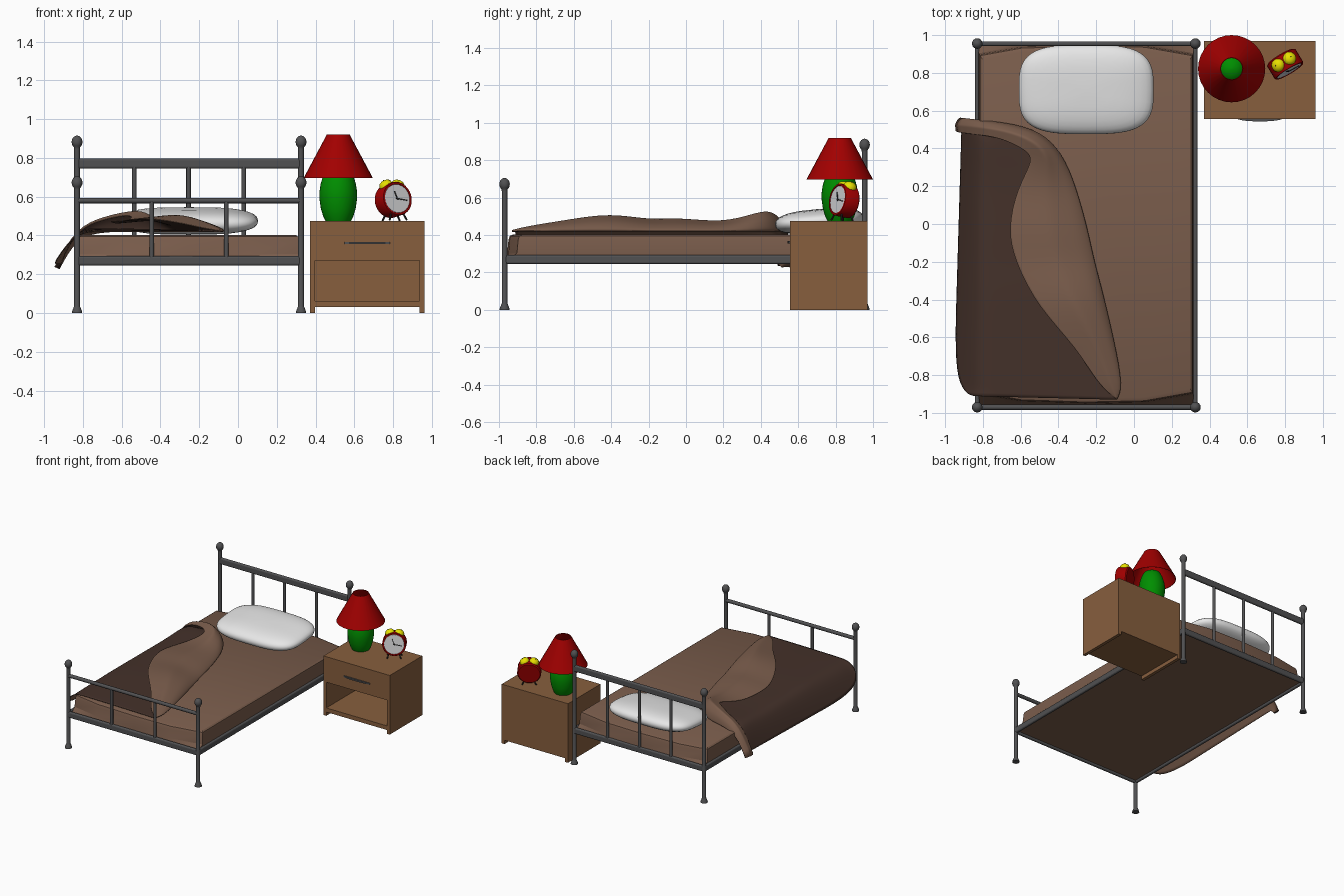
import bpy, bmesh, math
from mathutils import Vector, Matrix

if "Cube" in bpy.data.objects:
    bpy.data.objects.remove(bpy.data.objects["Cube"])


def material(name, *rgb):
    m = bpy.data.materials.new(name)
    m.diffuse_color = (*rgb, 1)
    m.use_nodes = True
    m.node_tree.nodes["Principled BSDF"].inputs["Base Color"].default_value = m.diffuse_color
    return m


CLOTH = material("brown cloth", 0.195, 0.109, 0.072)
DARK = material("dark brown cloth", 0.058, 0.031, 0.023)
WOOD = material("wood", 0.242, 0.114, 0.048)
METAL = material("dark metal", 0.082, 0.082, 0.085)
WHITE = material("pillow white", 0.8, 0.8, 0.8)
RED = material("red", 0.36, 0.0, 0.0)
GREEN = material("green", 0.0, 0.27, 0.0)
YELLOW = material("yellow", 0.88, 0.82, 0.0)
DIAL = material("dial grey", 0.65, 0.65, 0.66)
BLACK = material("black", 0.02, 0.02, 0.02)


def make(name, verts, faces, mat, smooth=None, matrix=None, recalc=True):
    me = bpy.data.meshes.new(name)
    me.from_pydata([tuple(v) for v in verts], [], faces)
    if recalc:
        bm = bmesh.new()
        bm.from_mesh(me)
        bmesh.ops.recalc_face_normals(bm, faces=bm.faces)
        bm.to_mesh(me)
        bm.free()
    me.materials.append(mat)
    ob = bpy.data.objects.new(name, me)
    bpy.context.collection.objects.link(ob)
    if matrix:
        ob.matrix_world = matrix
    if smooth:
        bpy.ops.object.select_all(action='DESELECT')
        ob.select_set(True)
        bpy.context.view_layer.objects.active = ob
        bpy.ops.object.shade_smooth_by_angle(angle=math.radians(smooth))
    return ob


def layers(name, rings, mat, smooth=None, matrix=None, caps=True):
    """Skin a stack of equal-length closed rings."""
    n = len(rings[0])
    verts = [v for r in rings for v in r]
    faces = [(i * n + j, i * n + (j + 1) % n, (i + 1) * n + (j + 1) % n, (i + 1) * n + j)
             for i in range(len(rings) - 1) for j in range(n)]
    if caps:
        faces += [tuple(range(n))[::-1], tuple(range(len(verts) - n, len(verts)))]
    return make(name, verts, faces, mat, smooth, matrix)


def lathe(name, profile, at, mat, n=24, smooth=40, matrix=None, caps=True):
    rings = [[(at[0] + r * math.cos(2 * math.pi * k / n), at[1] + r * math.sin(2 * math.pi * k / n),
               at[2] + z) for k in range(n)] for r, z in profile]
    return layers(name, rings, mat, smooth, matrix, caps)


def rod(name, a, b, r, mat, n=12, matrix=None):
    a, b = Vector(a), Vector(b)
    rot = (b - a).to_track_quat('Z', 'Y').to_matrix().to_4x4()
    m = (matrix or Matrix()) @ Matrix.Translation(a) @ rot
    return lathe(name, [(r, 0), (r, (b - a).length)], (0, 0, 0), mat, n, 40, m)


def box(name, x0, x1, y0, y1, z0, z1, mat, bevel=0, matrix=None):
    rings = [[(x0, y0, z), (x1, y0, z), (x1, y1, z), (x0, y1, z)] for z in (z0, z1)]
    ob = layers(name, rings, mat, None, matrix)
    if bevel:
        b = ob.modifiers.new("bevel", 'BEVEL')
        b.width, b.segments = bevel, 3
    return ob


# Bed frame: four posts with finials, rails and spindles
XL, XR, YF, YH = -0.83, 0.325, -0.97, 0.955
for end, y, h in (("foot", YF, 0.705), ("head", YH, 0.915)):
    ball = [(0.028 * math.sin(a), h - 0.033 - 0.033 * math.cos(a))
            for a in [math.pi * k / 10 for k in range(2, 10)]] + [(0.001, h)]
    for side, x in (("left", XL), ("right", XR)):
        lathe(f"{end}_post_{side}", [(0.027, 0), (0.025, 0.01), (0.018, 0.028), (0.015, 0.035),
                                     (0.015, h - 0.07)] + ball, (x, y, 0), METAL, 16)
    box(f"{end}_lower_rail", XL, XR, y - 0.012, y + 0.012, 0.245, 0.293, METAL, 0.01)
for side, x in (("left", XL), ("right", XR)):
    box(f"side_rail_{side}", x - 0.012, x + 0.012, YF, YH, 0.245, 0.293, METAL, 0.01)
box("headboard_top_rail", XL, XR, YH - 0.012, YH + 0.012, 0.745, 0.796, METAL, 0.01)
rod("footboard_top_rail", (XL, YF, 0.58), (XR, YF, 0.58), 0.014, METAL)
for x in (-0.535, -0.255, 0.03):
    rod("headboard_spindle", (x, YH, 0.27), (x, YH, 0.76), 0.012, METAL)
for x in (-0.445, -0.06):
    rod("footboard_spindle", (x, YF, 0.27), (x, YF, 0.58), 0.012, METAL)

# Mattress: square bottom filling the frame, bulging ends above
half = [(-0.82, -0.90), (-0.60, -0.94), (-0.26, -0.952), (0.06, -0.945), (0.314, -0.90)]
outline = half + [(x, -y) for x, y in reversed(half)]
rings = [[(x, math.copysign(0.958, y), 0.262) for x, y in outline]]
rings += [[(-0.254 + (x + 0.254) * s, y * s, z) for x, y in outline]
          for z, s in ((0.305, 1.004), (0.375, 0.997), (0.395, 0.99), (0.403, 0.97))]
layers("mattress", rings, CLOTH, 30)


# Pillow: tilted superellipsoid
def spow(v, e):
    return math.copysign(abs(v) ** e, v)


rings = []
for i in range(17):
    v = math.radians(-89.5 + 179 * i / 16)
    c, s = spow(math.cos(v), 0.65), spow(math.sin(v), 0.9)
    rings.append([(0.357 * c * spow(math.cos(u), 0.6), 0.237 * c * spow(math.sin(u), 0.6), 0.064 * s)
                  for u in [2 * math.pi * k / 48 for k in range(48)]])
layers("pillow", rings, WHITE, 80,
       Matrix.Translation((-0.253, 0.712, 0.475)) @ Matrix.Rotation(math.radians(5), 4, 'X'))


# Blanket: one sheet draped over the left side, its right part turned back
def drape(u, y, lift):
    if u > -0.8:
        return (u, y, 0.417 + lift)
    d = (-0.8 - u) / 0.2
    return (-0.8 - (0.125 - 0.03 * y) * d - 0.5 * lift * d, y,
            0.417 - 0.165 * min(d, 1.1) ** 1.5 + lift * (1 - 0.7 * d))


# rows: hem (u,y), fold line (u,y), turned-back edge (u,y), fold height
rows = [(-0.90, -0.91, -0.09, -0.93, -0.09, -0.93, 0.01), (-0.98, -0.83, -0.045, -0.87, -0.19, -0.85, 0.03),
        (-1.0, -0.60, -0.09, -0.62, -0.30, -0.66, 0.065), (-1.0, -0.38, -0.145, -0.36, -0.51, -0.44, 0.105),
        (-1.0, -0.20, -0.19, -0.20, -0.63, -0.20, 0.065), (-1.0, -0.05, -0.22, -0.05, -0.67, -0.03, 0.08),
        (-1.0, 0.20, -0.29, 0.20, -0.62, 0.19, 0.05), (-1.0, 0.34, -0.37, 0.38, -0.53, 0.34, 0.10),
        (-1.0, 0.43, -0.49, 0.50, -0.57, 0.39, 0.12), (-1.0, 0.47, -0.67, 0.54, -0.70, 0.455, 0.085),
        (-1.0, 0.49, -0.85, 0.555, -0.85, 0.475, 0.06), (-1.02, 0.51, -1.02, 0.565, -1.02, 0.485, 0.05)]
NU, NO = 14, 8
verts = []
for ux, uy, rx, ry, fx, fy, h in rows:
    for k in range(NU):
        t = k / (NU - 1)
        verts.append(drape(ux + (rx - ux) * t, uy + (ry - uy) * t, 0.15 * h * math.sin(math.pi * t)))
    for k in range(1, NO + 1):
        t = k / NO
        verts.append(drape(rx + (fx - rx) * t, ry + (fy - ry) * t,
                           h * (min(1, math.sqrt(t * 2)) - 0.45 * max(0, t - 0.5))))
W = NU + NO
faces = [(i * W + j, (i + 1) * W + j, (i + 1) * W + j + 1, i * W + j + 1)
         for i in range(len(rows) - 1) for j in range(W - 1)]
blanket = make("blanket", verts, faces, CLOTH, 180, recalc=False)
blanket.data.materials.append(DARK)
sub = blanket.modifiers.new("smooth", 'SUBSURF')
sub.levels = sub.render_levels = 2
# light lining on the inside, dark cloth on the outside
shell = blanket.modifiers.new("thickness", 'SOLIDIFY')
shell.thickness, shell.offset, shell.material_offset = 0.004, -1, 1

# Nightstand with a drawer above an open shelf
box("nightstand_left_side", 0.371, 0.396, 0.557, 0.97, 0, 0.475, WOOD)
box("nightstand_right_side", 0.936, 0.961, 0.557, 0.97, 0, 0.475, WOOD)
box("nightstand_drawer_block", 0.395, 0.937, 0.557, 0.97, 0.27, 0.475, WOOD)
box("nightstand_shelf", 0.395, 0.937, 0.557, 0.97, 0.03, 0.063, WOOD)
box("nightstand_back", 0.395, 0.937, 0.95, 0.97, 0.06, 0.272, WOOD)
arc = [(0.666 - 0.12 * math.cos(math.pi * k / 10), 0.559 - 0.016 * math.sin(math.pi * k / 10)) for k in range(11)]
layers("drawer_handle", [[(x, y, z) for x, y in arc] for z in (0.355, 0.367)], METAL)

# Lamp: egg-shaped base and open conical shade
lamp = (0.517, 0.822, 0.475)
lathe("lamp_base", [(0.066, 0), (0.078, 0.025), (0.090, 0.065), (0.097, 0.115), (0.097, 0.15), (0.091, 0.19),
                    (0.079, 0.23), (0.062, 0.265), (0.03, 0.285), (0.002, 0.29)], lamp, GREEN, 32)
lathe("lamp_shade", [(0.178, 0.222), (0.059, 0.445), (0.056, 0.445), (0.175, 0.222), (0.178, 0.222)],
      lamp, RED, 32, 40, caps=False)

# Alarm clock, turned to the right and leaning back
M = (Matrix.Translation((0.80, 0.847, 0.583)) @ Matrix.Rotation(math.radians(31), 4, 'Z')
     @ Matrix.Rotation(math.radians(-10), 4, 'X'))
FRONT = M @ Matrix.Rotation(math.radians(90), 4, 'X')
lathe("clock_body", [(0.08, -0.045), (0.088, -0.038), (0.088, 0.04), (0.085, 0.045), (0.076, 0.045), (0.074, 0.038)],
      (0, 0, 0), RED, 28, 40, FRONT)
lathe("clock_dial", [(0.074, 0.037), (0.074, 0.043)], (0, 0, 0), DIAL, 28, 40, FRONT)
for name, ang, length in (("hour_hand", 110, 0.042), ("minute_hand", -10, 0.058)):
    box(name, -0.008, length, -0.003, 0.003, 0.043, 0.046, BLACK, 0,
        FRONT @ Matrix.Rotation(math.radians(ang), 4, 'Z'))
for s in (-1, 1):
    tilt = M @ Matrix.Rotation(math.radians(25 * s), 4, 'Y')
    lathe("clock_bell", [(0.036, 0.082), (0.034, 0.094), (0.026, 0.104), (0.014, 0.110), (0.001, 0.112)],
          (0, 0.0, 0), YELLOW, 16, 40, tilt)
    rod("bell_knob", (0, 0, 0.08), (0, 0, 0.115), 0.003, BLACK, 8, tilt)
    for y in (-0.025, 0.03):
        rod("clock_leg", (0.034 * s, y, -0.07), (0.052 * s, y * 1.3, -0.107 + 0.17 * y),
            0.005, BLACK, 8, M)
